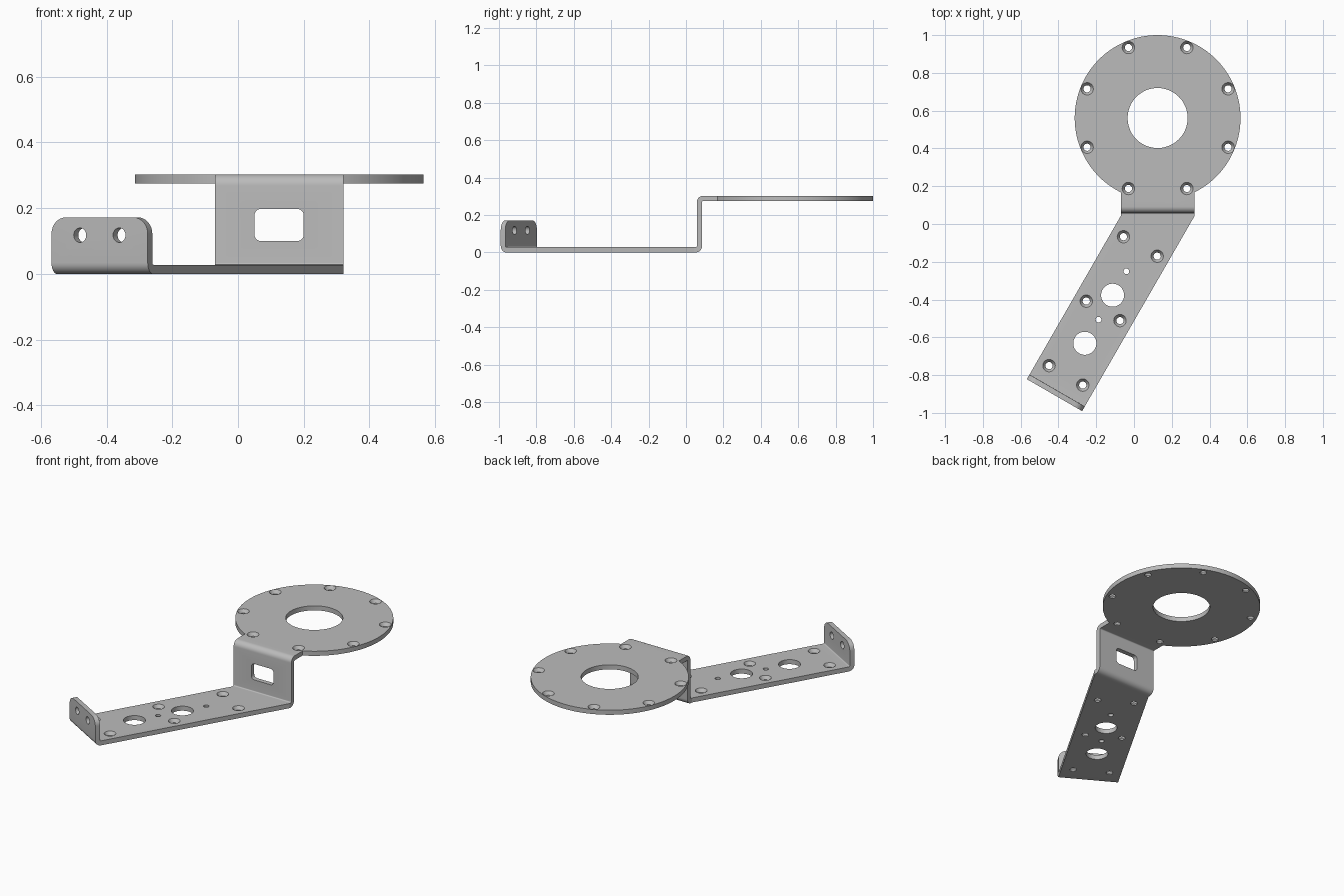
import bpy, bmesh
from math import sin, cos, pi, radians
from mathutils import Matrix, Vector

cube = bpy.data.objects.get("Cube")
if cube:
    bpy.data.objects.remove(cube)

T, R = 0.028, 0.034            # sheet thickness, outer bend radius
r = R - T                      # inner bend radius
TOP = 0.303                    # height of the ring plate
X0, X1 = -0.07, 0.321          # sides of the upright wall
WALL = 0.058                   # front face of the wall
HALF = 0.169                   # half width of the arm
END = Vector((-0.421, -0.906, 0))
ALONG = Vector((sin(radians(30)), cos(radians(30)), 0))
ACROSS = Vector((ALONG.y, -ALONG.x, 0))
RING = Vector((0.125, 0.561, 0))
UP = Vector((0, 0, 1))

steel = bpy.data.materials.new("grey steel")
steel.use_nodes = True
GREY = (0.5, 0.5, 0.5, 1)
steel.diffuse_color = GREY
steel.node_tree.nodes["Principled BSDF"].inputs["Base Color"].default_value = GREY


def make(name, bm):
    bmesh.ops.recalc_face_normals(bm, faces=bm.faces)
    me = bpy.data.meshes.new(name)
    bm.to_mesh(me)
    bm.free()
    me.materials.append(steel)
    ob = bpy.data.objects.new(name, me)
    bpy.context.scene.collection.objects.link(ob)
    return ob


def loft(bm, rings):
    rows = [[bm.verts.new(p) for p in ring] for ring in rings]
    n = len(rows[0])
    for a, b in zip(rows, rows[1:]):
        for i in range(n):
            j = (i + 1) % n
            bm.faces.new((a[i], a[j], b[j], b[i]))
    bm.faces.new(rows[0])
    bm.faces.new(rows[-1][::-1])
    return rows


def lathe(bm, profile, matrix, n=32):
    loft(bm, [[matrix @ Vector((q * cos(2 * pi * i / n), q * sin(2 * pi * i / n), z))
               for i in range(n)] for q, z in profile])


def arm_point(s, w, z=0):
    return END + ALONG * s + ACROSS * w + UP * z


# Folded strip: cross-sections from the end flange, along the arm, up the wall, to the ring
def arm_section(a, b):
    return [arm_point(a[0], -HALF, a[1]), arm_point(a[0], HALF, a[1]),
            arm_point(b[0], HALF, b[1]), arm_point(b[0], -HALF, b[1])]


def wall_section(a, b):
    return [Vector((x, *p)) for x, p in ((X0, a), (X1, a), (X1, b), (X0, b))]


bend = [pi / 2 * i / 8 for i in range(9)]
rings = [arm_section((0, 0.172), (T, 0.172))]
rings += [arm_section((R - R * cos(a), R - R * sin(a)),
                      (R - r * cos(a), R - r * sin(a))) for a in bend]
rings.append(wall_section((0.043, 0), (0.043, T)))
yc = WALL + T - R
rings += [wall_section((yc + R * sin(a), R - R * cos(a)),
                       (yc + r * sin(a), R - r * cos(a))) for a in bend]
yc, zc = WALL + R, TOP - R
rings += [wall_section((yc - r * cos(a), zc + r * sin(a)),
                       (yc - R * cos(a), zc + R * sin(a))) for a in bend]
rings.append(wall_section((0.3, TOP - T), (0.3, TOP)))

bm = bmesh.new()
rows = loft(bm, rings)
first = rows[0]
corners = [bm.edges.get((first[0], first[3])), bm.edges.get((first[1], first[2]))]
bmesh.ops.bevel(bm, geom=corners, offset=0.05, segments=8, profile=0.5, affect='EDGES')
bracket = make("folded_bracket", bm)

# Ring plate
bm = bmesh.new()
lathe(bm, [(0.439, TOP - T), (0.439, TOP)], Matrix.Translation(RING), 128)
plate = make("ring_plate", bm)

# Hole cutters: through holes, countersunk screw holes and the flange pair
bm = bmesh.new()
through = [(1, -0.02), (1, T + 0.02)]
sink = [(0.019, -0.02), (0.019, 0.008), (0.033, T), (0.033, T + 0.02)]


def hole(position, radius):
    lathe(bm, [(radius * q, z) for q, z in through], Matrix.Translation(position), 48)


hole(RING + UP * (TOP - T), 0.159)
for s, radius in ((0.318, 0.061), (0.612, 0.061), (0.463, 0.015), (0.758, 0.015)):
    hole(arm_point(s, 0.002), radius)
for i in range(3):
    for w in (-0.103, 0.103):
        lathe(bm, sink, Matrix.Translation(arm_point(0.121 + 0.394 * i, w)))
for i in range(8):
    a = pi / 4 * (i + 0.5)
    lathe(bm, sink, Matrix.Translation(
        RING + Vector((cos(a), sin(a), 0)) * 0.404 + UP * (TOP - T)))
turn = ALONG.to_track_quat('Z', 'Y').to_matrix().to_4x4()
for w in (-0.069, 0.069):
    lathe(bm, [(0.022 * q, z) for q, z in through],
          Matrix.Translation(arm_point(0, w, 0.118)) @ turn)

# Rounded window cutter in the wall
box = bmesh.ops.create_cube(bm, size=1, matrix=Matrix.Translation(
    (0.125, WALL + T / 2, 0.149)) @ Matrix.Diagonal((0.15, 0.08, 0.098, 1)))
depth_edges = {e for v in box["verts"] for e in v.link_edges
               if abs(e.verts[0].co.y - e.verts[1].co.y) > 0.05}
bmesh.ops.bevel(bm, geom=list(depth_edges), offset=0.02, segments=6, profile=0.5,
                affect='EDGES')
cutter = make("hole_cutter", bm)

# Join the plate, cut the holes, then drop the helpers
bpy.context.view_layer.objects.active = bracket
bracket.select_set(True)
for helper, operation in ((plate, 'UNION'), (cutter, 'DIFFERENCE')):
    mod = bracket.modifiers.new(operation.title(), 'BOOLEAN')
    mod.operation, mod.object, mod.solver = operation, helper, 'EXACT'
    bpy.ops.object.modifier_apply(modifier=mod.name)
    bpy.data.objects.remove(helper)
bpy.ops.object.shade_smooth_by_angle(angle=radians(25))
